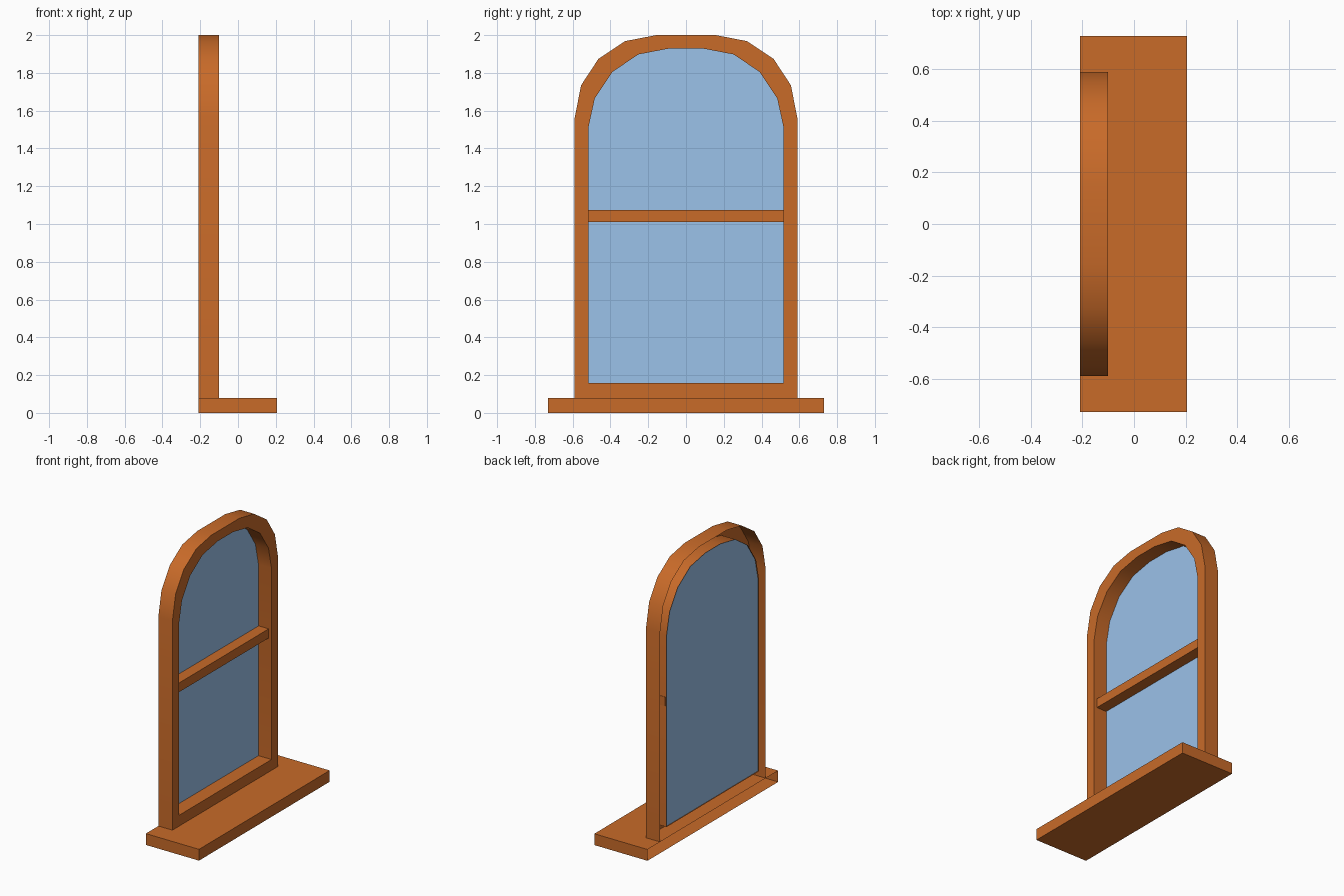
import bpy, bmesh, math

if "Cube" in bpy.data.objects:
    bpy.data.objects.remove(bpy.data.objects["Cube"])

BACK, FRONT, SILL_TOP = -0.21, -0.10, 0.08


def material(name, color):
    m = bpy.data.materials.new(name)
    m.diffuse_color = (*color, 1)
    m.use_nodes = True
    m.node_tree.nodes["Principled BSDF"].inputs["Base Color"].default_value = m.diffuse_color
    return m


wood = material("wood", (0.58, 0.145, 0.022))
glass = material("glass", (0.33, 0.54, 0.82))


def finish(name, bm, mat, flip_check=None):
    me = bpy.data.meshes.new(name)
    bm.to_mesh(me)
    bm.free()
    me.materials.append(mat)
    me.shade_smooth()
    me.set_sharp_from_angle(angle=math.radians(35))
    ob = bpy.data.objects.new(name, me)
    bpy.context.collection.objects.link(ob)
    return ob


def box(name, x, y, z, open_back=False):
    bm = bmesh.new()
    bmesh.ops.create_cube(bm, size=1)
    for v in bm.verts:
        for i, (lo, hi) in enumerate((x, y, z)):
            v.co[i] = hi if v.co[i] > 0 else lo
    bm.normal_update()
    if open_back:
        rear = [f for f in bm.faces if f.normal.x < -0.9]
        bmesh.ops.delete(bm, geom=rear, context='FACES')
    return finish(name, bm, wood)


def mirrored(half):
    """Right half of a profile (bottom to top) -> full chain, right to left."""
    return half + [(-y, z) for y, z in reversed(half)]


outer = mirrored([(0.59, SILL_TOP), (0.59, 1.56), (0.555, 1.735),
                  (0.463, 1.875), (0.323, 1.968), (0.157, 2.0)])
inner = mirrored([(0.517, 0.157), (0.517, 1.51), (0.483, 1.665),
                  (0.39, 1.805), (0.252, 1.898), (0.085, 1.93)])

# Sill: the side against the wall is open
box("sill", (BACK, 0.206), (-0.73, 0.73), (0, SILL_TOP), open_back=True)

# Arched frame: front band, outer wall and inner reveal, open at the wall side
bm = bmesh.new()
of, inf, ob_, inb = ([bm.verts.new((x, y, z)) for y, z in pts]
                     for pts, x in ((outer, FRONT), (inner, FRONT),
                                    (outer, BACK), (inner, BACK)))
n = len(of)
for i in range(n):
    j = (i + 1) % n
    bm.faces.new((of[i], of[j], inf[j], inf[i]))
    bm.faces.new((inf[i], inf[j], inb[j], inb[i]))
    if j:  # no outer wall where the frame rests on the sill
        bm.faces.new((ob_[i], ob_[j], of[j], of[i]))
finish("arched_frame", bm, wood)

# Glass pane: a single sheet filling the opening near the back
bm = bmesh.new()
bm.faces.new([bm.verts.new((-0.202, y, z)) for y, z in inner])
finish("glass_pane", bm, glass)

# Crossbar, slightly recessed behind the frame front
box("crossbar", (-0.201, -0.122), (-0.52, 0.52), (1.01, 1.075))
